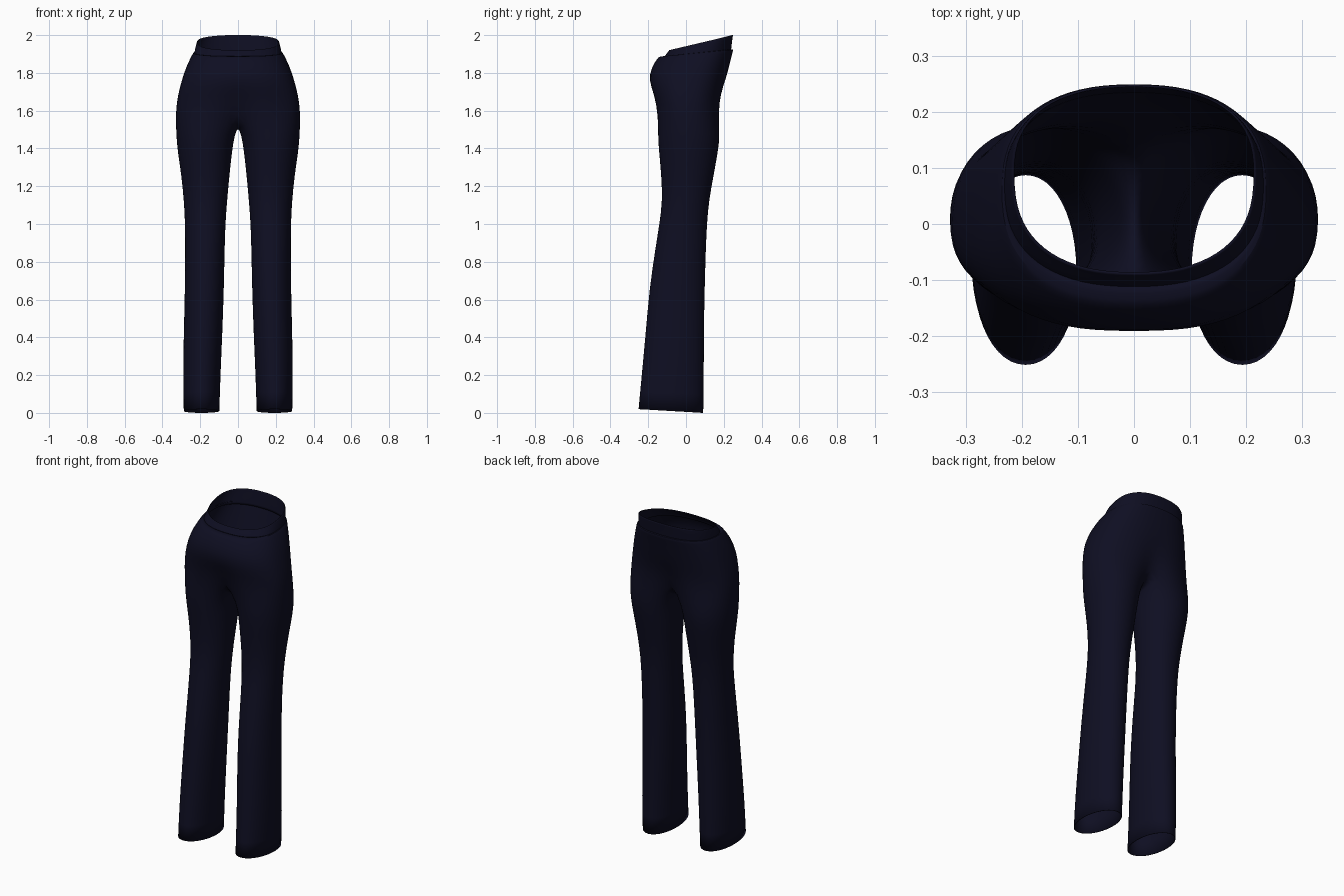
import bpy, bmesh
from math import sin, cos, pi, radians, exp

if "Cube" in bpy.data.objects:
    bpy.data.objects.remove(bpy.data.objects["Cube"])

navy = bpy.data.materials.new("dark navy cloth")
navy.use_nodes = True
colour = (0.0045, 0.0045, 0.016, 1)
navy.diffuse_color = colour
bsdf = navy.node_tree.nodes["Principled BSDF"]
bsdf.inputs["Base Color"].default_value = colour
bsdf.inputs["Roughness"].default_value = 0.9

OUTER, INNER = 18, 6     # segments on the outside and inside of a leg


def power(v, p):
    return abs(v) ** p * (1 if v >= 0 else -1)


def hip_arc(zf, zb, wide, front, back, mid, dent):
    """Half a hip section, from front centre round the side to back centre."""
    points = []
    for i in range(OUTER + 1):
        a = pi * i / OUTER
        x = wide * power(sin(a), 0.85)
        if i in (0, OUTER):
            x = 0
        reach = power(cos(a), 0.8)
        y = mid + (front - mid) * reach if reach > 0 else mid - (back - mid) * reach
        y *= 1 - dent * exp(-(x / 0.07) ** 2)
        points.append((x, y, zf + (zb - zf) * (y - front) / (back - front)))
    return points


def leg_ring(zf, zb, inside, outside, front, back):
    """A closed oval round one leg, starting at its inner front corner."""
    points = []
    for i in range(OUTER + INNER):
        a = radians(-45 + 15 * i)
        u = (1 - cos(a)) / 2
        x = (inside + outside) / 2 + (outside - inside) / 2 * power(sin(a), 0.95)
        points.append((x, front + (back - front) * u, zf + (zb - zf) * u))
    return points


def crotch_ring(hip):
    """The lowest hip arc, closed by the dipping centre seam."""
    yf, yb, z = hip[0][1], hip[-1][1], hip[0][2]
    seam = [(0, yb + (yf - yb) * k / INNER, z - 0.085 * sin(pi * k / INNER) ** 0.7)
            for k in range(1, INNER)]
    return hip + seam


def loft(name, rows, thickness):
    """Skin the rows, mirror them, smooth them and give the cloth thickness."""
    bm = bmesh.new()
    rings = [[bm.verts.new(p) for p in row] for row in rows]
    for low, high in zip(rings, rings[1:]):
        n = min(len(low), len(high))
        closed = n == OUTER + INNER
        for i in range(n if closed else n - 1):
            j = (i + 1) % n
            bm.faces.new((low[i], low[j], high[j], high[i]))
    bmesh.ops.recalc_face_normals(bm, faces=bm.faces)
    # the side of the half points outward along +x
    side = max(bm.faces, key=lambda f: f.calc_center_median().x)
    if side.normal.x < 0:
        bmesh.ops.reverse_faces(bm, faces=bm.faces)
    mesh = bpy.data.meshes.new(name)
    bm.to_mesh(mesh)
    bm.free()
    ob = bpy.data.objects.new(name, mesh)
    bpy.context.collection.objects.link(ob)
    mesh.materials.append(navy)
    mirror = ob.modifiers.new("mirror", "MIRROR")
    mirror.use_clip = True
    mirror.merge_threshold = 0.0005
    smooth = ob.modifiers.new("smooth", "SUBSURF")
    smooth.levels = smooth.render_levels = 1
    cloth = ob.modifiers.new("cloth", "SOLIDIFY")
    cloth.thickness = thickness
    cloth.offset = -1
    bpy.context.view_layer.objects.active = ob
    ob.select_set(True)
    bpy.ops.object.shade_smooth_by_angle(angle=radians(50))
    ob.select_set(False)
    return ob


# Legs, from hem to thigh: front z, back z, inside, outside, front, back
legs = [leg_ring(*r) for r in (
    (0.02, 0.0, 0.098, 0.288, -0.253, 0.093),
    (0.2, 0.2, 0.092, 0.292, -0.236, 0.096),
    (0.42, 0.42, 0.082, 0.288, -0.215, 0.096),
    (0.65, 0.65, 0.074, 0.282, -0.196, 0.1),
    (0.86, 0.86, 0.07, 0.28, -0.165, 0.106),
    (1.0, 1.0, 0.066, 0.281, -0.142, 0.112),
    (1.12, 1.12, 0.057, 0.287, -0.126, 0.122),
    (1.26, 1.26, 0.044, 0.301, -0.132, 0.148),
    (1.38, 1.38, 0.031, 0.32, -0.144, 0.17),
    (1.47, 1.47, 0.017, 0.329, -0.151, 0.182),
)]

# Hips, from crotch to waist: front z, back z, width, front, back, middle, dent
hips = [hip_arc(*r) for r in (
    (1.6, 1.6, 0.331, -0.163, 0.186, 0, 0.22),
    (1.68, 1.68, 0.32, -0.176, 0.191, 0, 0.08),
    (1.76, 1.77, 0.298, -0.2, 0.213, 0.01, 0),
    (1.83, 1.85, 0.272, -0.183, 0.232, 0.03, 0),
    (1.88, 1.915, 0.242, -0.15, 0.249, 0.06, 0),
    (1.888, 1.925, 0.237, -0.14, 0.252, 0.06, 0),
    (1.888, 1.925, 0.229, -0.11, 0.237, 0.06, 0),
)]
loft("trousers", legs + [crotch_ring(hips[0])] + hips[1:], 0.004)

# Waistband, higher at the back and set in from the hips
band = [hip_arc(*r) for r in (
    (1.875, 1.905, 0.234, -0.118, 0.238, 0.06, 0),
    (1.89, 1.93, 0.232, -0.113, 0.24, 0.07, 0),
    (1.912, 1.985, 0.222, -0.095, 0.247, 0.09, 0),
    (1.92, 2.0, 0.218, -0.09, 0.249, 0.09, 0),
)]
loft("waistband", band, 0.004)
